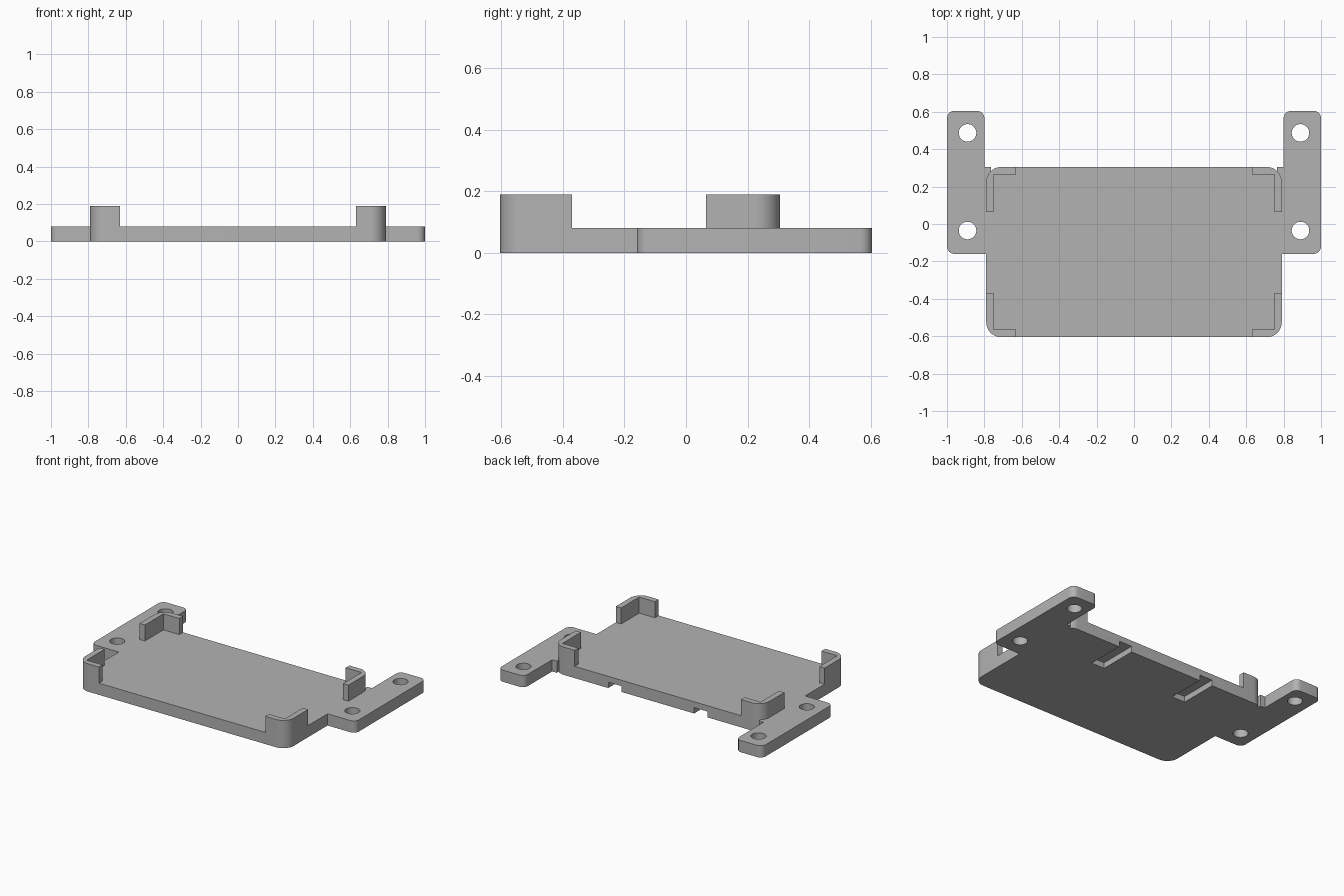
import bpy
import bmesh
from math import cos, sin, radians

cube = bpy.data.objects.get("Cube")
if cube:
    bpy.data.objects.remove(cube, do_unlink=True)

grey = bpy.data.materials.new("plain grey")
grey.use_nodes = True
COLOR = (0.45, 0.45, 0.45, 1)
grey.diffuse_color = COLOR
grey.node_tree.nodes["Principled BSDF"].inputs["Base Color"].default_value = COLOR

# Main sizes
HALF_W, FRONT, BACK = 0.79, -0.605, 0.305
THICK, TOP, WALL = 0.08, 0.19, 0.04
R = 0.08            # plate corner radius
EAR_R = 0.04        # ear corner radius
EAR_IN, EAR_FRONT, EAR_BACK = 0.80, -0.16, 0.605


def arc(cx, cy, r, start, end, steps=12):
    angles = [radians(start + (end - start) * i / steps) for i in range(steps + 1)]
    return [(cx + r * cos(a), cy + r * sin(a)) for a in angles]


def mirrored(points):
    return [(-x, y) for x, y in reversed(points)]


def prism(name, outline, z0, z1):
    """Extrude a flat outline between two heights."""
    bm = bmesh.new()
    base = bm.faces.new([bm.verts.new((x, y, z0)) for x, y in outline])
    top = bmesh.ops.extrude_face_region(bm, geom=[base])["geom"]
    verts = [v for v in top if isinstance(v, bmesh.types.BMVert)]
    bmesh.ops.translate(bm, verts=verts, vec=(0, 0, z1 - z0))
    bmesh.ops.recalc_face_normals(bm, faces=bm.faces)
    mesh = bpy.data.meshes.new(name)
    bm.to_mesh(mesh)
    bm.free()
    mesh.materials.append(grey)
    obj = bpy.data.objects.new(name, mesh)
    bpy.context.collection.objects.link(obj)
    return obj


def activate(obj):
    bpy.ops.object.select_all(action="DESELECT")
    obj.select_set(True)
    bpy.context.view_layer.objects.active = obj


def smooth(obj):
    activate(obj)
    bpy.ops.object.shade_smooth_by_angle(angle=radians(30))


def cut(obj, cutter):
    activate(obj)
    mod = obj.modifiers.new("cut", "BOOLEAN")
    mod.operation, mod.solver, mod.object = "DIFFERENCE", "EXACT", cutter
    bpy.ops.object.modifier_apply(modifier=mod.name)
    bpy.data.objects.remove(cutter, do_unlink=True)


# Base plate with a mounting ear on each side
half = (
    arc(HALF_W - R, FRONT + R, R, -90, 0)
    + [(HALF_W, EAR_FRONT)]
    + arc(1 - EAR_R, EAR_FRONT + EAR_R, EAR_R, -90, 0, 8)
    + arc(1 - EAR_R, EAR_BACK - EAR_R, EAR_R, 0, 90, 8)
    + arc(EAR_IN + EAR_R, EAR_BACK - EAR_R, EAR_R, 90, 180, 8)
    + [(EAR_IN, BACK), (0.765, BACK)]
    + arc(HALF_W - R, BACK - R, R, 46.5, 90, 6)
)
base = prism("base_plate", half + mirrored(half), 0, THICK)

# Screw holes in the ears and cable-tie slots under the back edge
for side in (-1, 1):
    for y in (0.487, -0.035):
        ring = arc(side * 0.89, y, 0.047, 0, 360, 32)[:-1]
        cut(base, prism("hole_cutter", ring, -0.1, 0.2))
    x = side * 0.325
    slot = [(x - 0.05, 0.04), (x + 0.05, 0.04), (x + 0.05, 0.4), (x - 0.05, 0.4)]
    cut(base, prism("slot_cutter", slot, -0.1, 0.04))
smooth(base)

# Four corner retainers: round outside, square inside
LEG_X = 0.63
inner = HALF_W - WALL
for place, edge, sign, leg_y in (("front", FRONT, 1, -0.37), ("back", BACK, -1, 0.065)):
    lip = edge + sign * WALL
    corner = arc(HALF_W - R, edge + sign * R, R, -90 * sign, 0)
    profile = [(LEG_X, edge)] + corner + [
        (HALF_W, leg_y), (inner, leg_y), (inner, lip), (LEG_X, lip)]
    smooth(prism(place + "_left_retainer", profile, THICK, TOP))
    smooth(prism(place + "_right_retainer", mirrored(profile), THICK, TOP))
